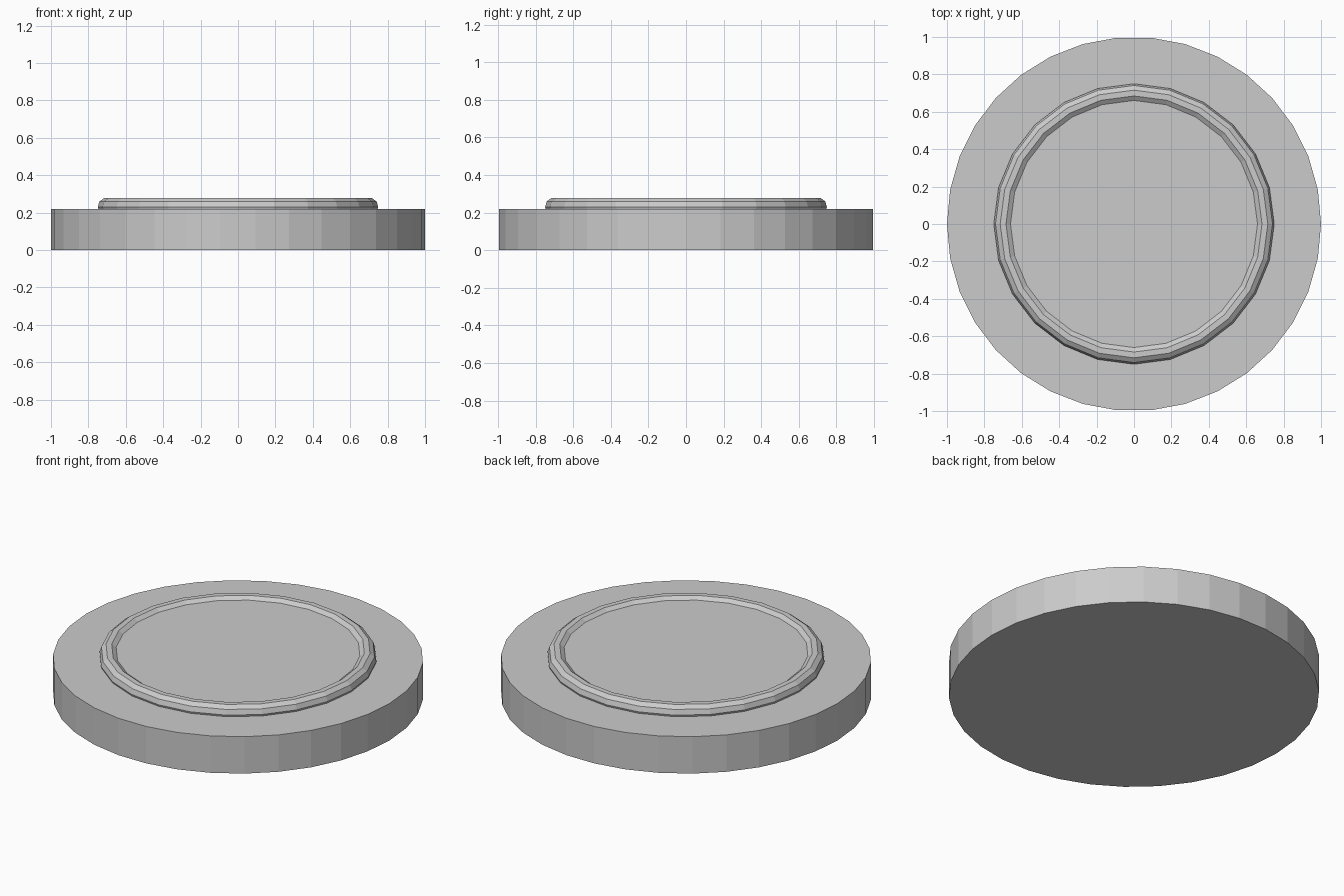
import bpy
import math

if "Cube" in bpy.data.objects:
    bpy.data.objects.remove(bpy.data.objects["Cube"])


def disc(name, radius, z0, z1, sides):
    """Flat-shaded cylinder between two heights, first corner on the x axis."""
    bpy.ops.mesh.primitive_cylinder_add(
        vertices=sides, radius=radius, depth=z1 - z0,
        location=(0, 0, (z0 + z1) / 2), rotation=(0, 0, math.pi / 2))
    bpy.context.object.name = name


# Broad base
disc("base_disc", 1.0, 0.0, 0.22, 34)

# Slightly raised plate inside the ring, its edge buried in the ring
disc("inner_plate", 0.69, 0.20, 0.261, 24)

# Raised rim, partly sunk into the base
bpy.ops.mesh.primitive_torus_add(
    major_radius=0.70, minor_radius=0.05,
    major_segments=24, minor_segments=10, location=(0, 0, 0.231))
bpy.context.object.name = "raised_ring"
